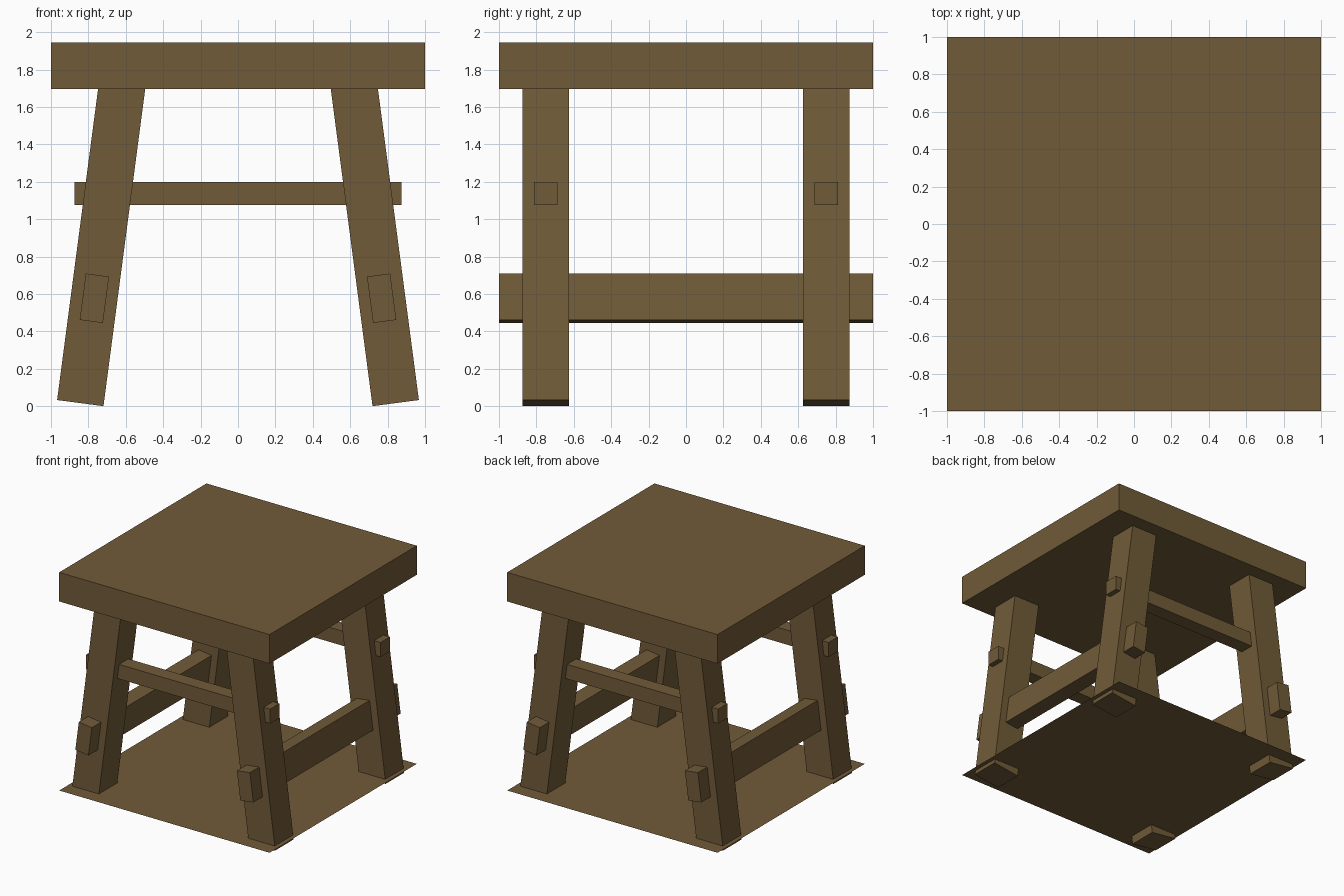
import bpy
import math

cube = bpy.data.objects.get("Cube")
if cube:
    bpy.data.objects.remove(cube, do_unlink=True)

# One wood colour for everything
wood = bpy.data.materials.new("brown_wood")
wood.use_nodes = True
colour = (0.165, 0.104, 0.040, 1.0)
wood.diffuse_color = colour
bsdf = wood.node_tree.nodes["Principled BSDF"]
bsdf.inputs["Base Color"].default_value = colour
bsdf.inputs["Roughness"].default_value = 0.9


def beam(name, centre, size, lean=0.0):
    """Box of a given size, leaning about the y axis."""
    bpy.ops.mesh.primitive_cube_add(size=1, location=centre)
    obj = bpy.context.object
    obj.name = name
    obj.scale = size
    obj.rotation_euler = (0, lean, 0)
    obj.data.materials.append(wood)
    return obj


LEAN = math.radians(7.5)

# Thick square seat
beam("seat", (0, 0, 1.82), (2, 2, 0.25))

# Splayed legs and the low stretchers that pass through them
for side, sx in (("left", 1), ("right", -1)):
    for end, sy in (("front", -1), ("back", 1)):
        beam(f"{end}_{side}_leg", (sx * 0.729, sy * 0.75, 0.884),
             (0.25, 0.25, 1.75), -sx * LEAN)
    beam(f"{side}_low_stretcher", (sx * 0.768, 0, 0.577),
         (0.125, 2, 0.25), -sx * LEAN)

# High rails joining the left and right legs
for end, sy in (("front", -1), ("back", 1)):
    beam(f"{end}_high_rail", (0, sy * 0.75, 1.137), (1.75, 0.125, 0.125))

# Thin base sheet around the feet
bpy.ops.mesh.primitive_plane_add(size=2, location=(0, 0, 0.07))
base = bpy.context.object
base.name = "base_sheet"
base.data.materials.append(wood)
